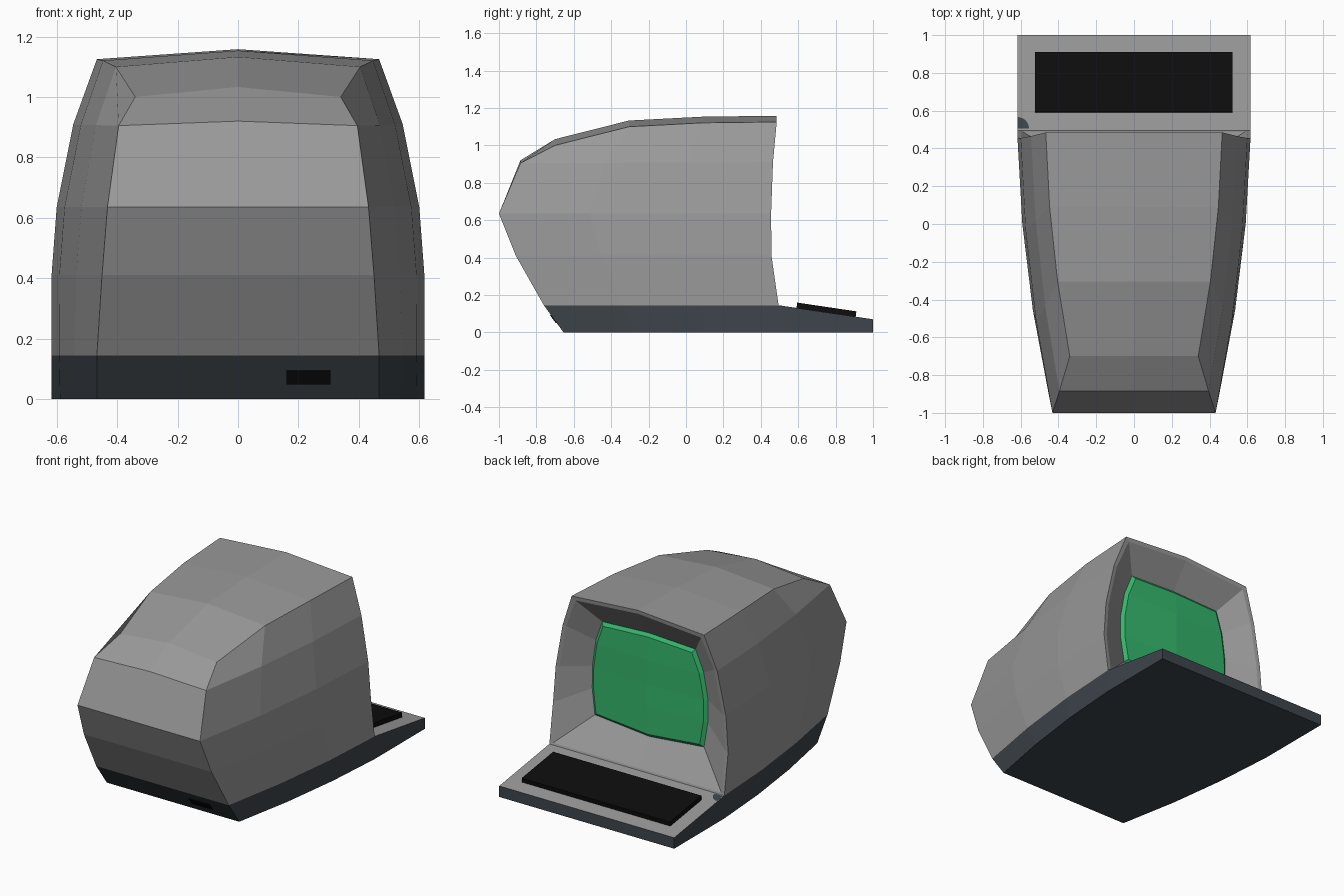
import bpy, bmesh, math
from mathutils import Vector

if "Cube" in bpy.data.objects:
    bpy.data.objects.remove(bpy.data.objects["Cube"])


def material(name, rgb):
    m = bpy.data.materials.new(name)
    m.diffuse_color = (*rgb, 1)
    m.use_nodes = True
    m.node_tree.nodes["Principled BSDF"].inputs["Base Color"].default_value = m.diffuse_color
    return m


GREY = material("grey plastic", (0.32, 0.32, 0.32))
SLATE = material("dark slate", (0.047, 0.059, 0.07))
BLACK = material("black", (0.004, 0.004, 0.004))
GREEN = material("screen green", (0.035, 0.47, 0.15))


def finish(name, bm, mats):
    bmesh.ops.remove_doubles(bm, verts=bm.verts, dist=0.0005)
    bmesh.ops.recalc_face_normals(bm, faces=bm.faces)
    mesh = bpy.data.meshes.new(name)
    bm.to_mesh(mesh)
    bm.free()
    for m in mats:
        mesh.materials.append(m)
    ob = bpy.data.objects.new(name, mesh)
    bpy.context.collection.objects.link(ob)
    return ob


def face(bm, *pts):
    """Add a face on the right and its mirror image on the left."""
    bm.faces.new([bm.verts.new(p) for p in pts])
    bm.faces.new([bm.verts.new((-p[0], p[1], p[2])) for p in reversed(pts)])


def strip(bm, a, b):
    for i in range(len(a) - 1):
        face(bm, a[i], a[i + 1], b[i + 1], b[i])


def centre(p, dz=0.0):
    return Vector((0, p[1], p[2] + dz))


def row(rim, back, bulge_x, bulge_z=(0, 0)):
    """Side wall points from the screen rim to the rear corner."""
    a, b = Vector(rim), Vector(back)
    return [a] + [a.lerp(b, (i + 1) / 3) + Vector((bulge_x, 0, bulge_z[i]))
                  for i in range(2)] + [b]


# Housing: horizontal rows from the floor to the top edge
rows = [
    row((0.617, 0.495, 0.0), (0.467, -0.655, 0.0), 0.022),
    row((0.617, 0.495, 0.145), (0.467, -0.76, 0.145), 0.025),
    row((0.617, 0.457, 0.41), (0.45, -0.91, 0.41), 0.03),
    row((0.60, 0.455, 0.635), (0.432, -1.0, 0.635), 0.03),
    row((0.545, 0.465, 0.91), (0.395, -0.885, 0.905), 0.025),
    row((0.467, 0.485, 1.125), (0.34, -0.70, 1.0), 0.022, (0.037, 0.058)),
]
rises = [0, 0, 0, 0, 0.015, 0.033]
bm = bmesh.new()
full = [r + [centre(r[-1], d)] for r, d in zip(rows, rises)]
for lower, upper in zip(full, full[1:]):
    strip(bm, lower, upper)
top = rows[-1]
strip(bm, top, [centre(p, 0.033) for p in top])

# Screen surround: outer rim, thin lip, recess down to the screen edge
rim = [r[0] for r in rows[1:]]
outer = [centre(rim[0])] + rim + [centre(rim[-1], 0.033)]
lip = [Vector((max(p.x - 0.024, 0), p.y - 0.004, p.z)) for p in outer]
for i in (0, 1):
    lip[i].z += 0.012
for i in (-1, -2):
    lip[i].z -= 0.024
frame = [Vector(p) for p in (
    (0, 0.37, 0.31), (0.385, 0.368, 0.345), (0.408, 0.362, 0.506), (0.408, 0.36, 0.648),
    (0.38, 0.365, 0.82), (0.329, 0.373, 0.955), (0, 0.37, 0.97))]
strip(bm, outer, lip)
strip(bm, lip, frame)

# Keyboard deck and underside
a, b = Vector((0.617, 0.495, 0.145)), Vector((0.617, 1.0, 0.07))
c, d = Vector((0.617, 1.0, 0.0)), Vector((0.617, 0.495, 0.0))
face(bm, a, b, c, d)
strip(bm, [a, b, c, d], [centre(p) for p in (a, b, c, d)])
strip(bm, rows[0], [centre(p) for p in rows[0]])
bmesh.ops.remove_doubles(bm, verts=bm.verts, dist=0.0005)
bmesh.ops.recalc_face_normals(bm, faces=bm.faces)
for f in bm.faces:
    low = max(v.co.z for v in f.verts) < 0.15
    f.material_index = 1 if low and abs(f.normal.y) + abs(f.normal.x) > 0.5 else 0
    if max(v.co.z for v in f.verts) < 0.01:
        f.material_index = 1
finish("housing", bm, [GREY, SLATE])

# Bulging screen glass with a bevelled edge
bm = bmesh.new()
mid = Vector((0, 0, 0.64))
glass = [Vector((p.x * 0.95, p.y + 0.016, mid.z + (p.z - mid.z) * 0.94)) for p in frame]
strip(bm, frame, glass)
side = glass[1:-1]
spine = [centre(p) + Vector((0, y, 0)) for p, y in zip(side, (0.004, 0.014, 0.018, 0.014, 0.004))]
spine[0], spine[-1] = glass[0], glass[-1]
strip(bm, side, spine)
finish("screen", bm, [GREEN])


def block(name, size, loc, tilt, mat):
    bpy.ops.mesh.primitive_cube_add(size=1, location=loc, rotation=(tilt, 0, 0))
    ob = bpy.context.object
    ob.name = name
    ob.scale = size
    ob.data.materials.append(mat)


# Keyboard block and rear slot
slope = math.atan2(0.075, 0.505)
block("keyboard", (1.045, 0.32, 0.04), (-0.002, 0.75, 0.116), -slope, BLACK)
block("rear_slot", (0.145, 0.008, 0.055), (0.233, -0.708, 0.0725), math.atan2(0.105, 0.145), BLACK)

# Quarter-round mark on the corner of the deck
bm = bmesh.new()
pts = [(0, 0)] + [(0.06 * math.cos(t * math.pi / 12), 0.06 * math.sin(t * math.pi / 12))
                  for t in range(7)]
bm.faces.new([bm.verts.new((-0.616 + x, 0.506 + y,
                            0.148 - (0.011 + y) * math.tan(slope))) for x, y in pts])
finish("corner_mark", bm, [SLATE])
